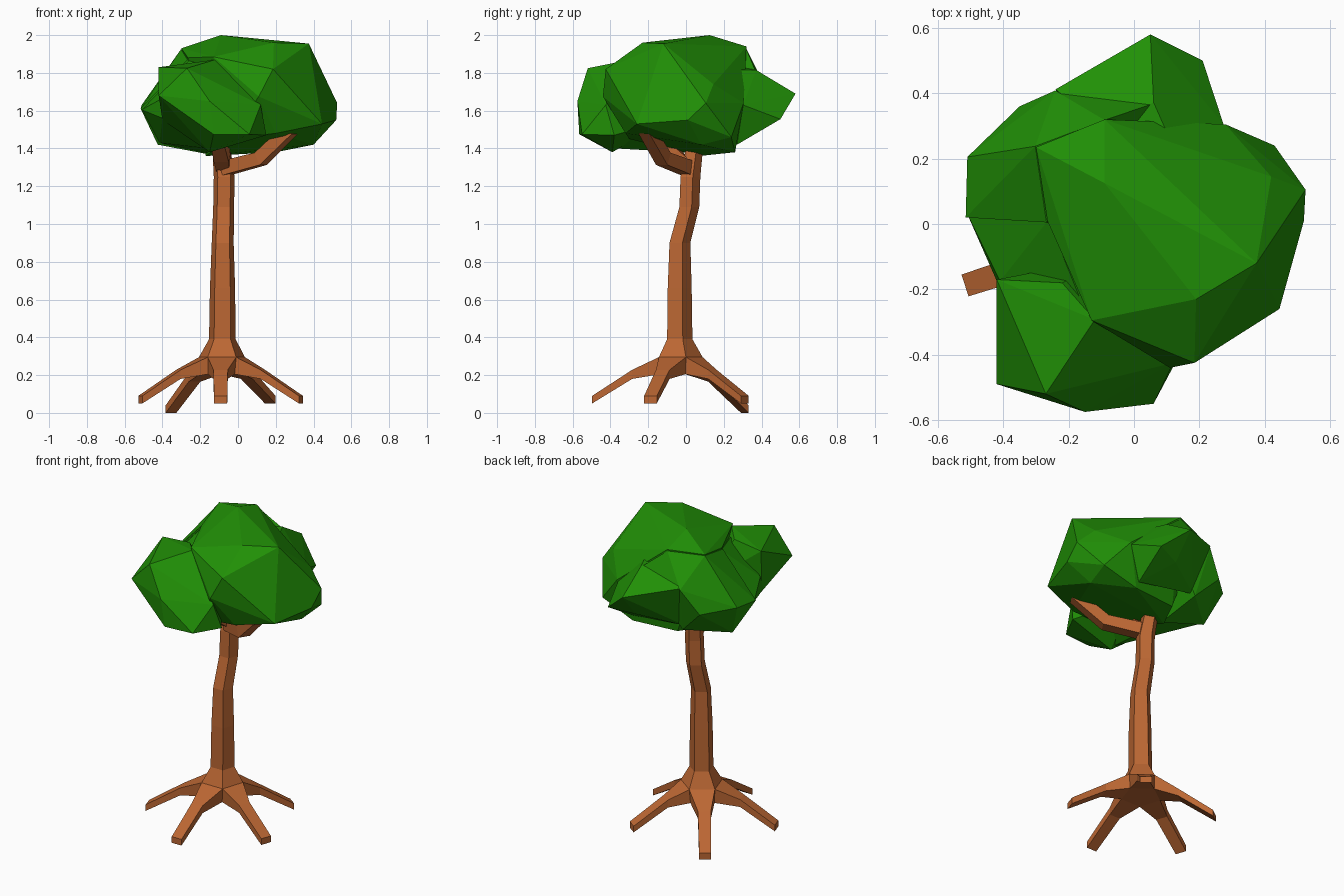
import bpy, bmesh
from math import sin, cos, radians
from mathutils import Vector


def material(name, color):
    m = bpy.data.materials.new(name)
    m.diffuse_color = (*color, 1)
    return m


bark = material("bark", (0.5, 0.135, 0.033))
leaf = material("leaf", (0.015, 0.28, 0.002))


def finish(name, bm, mat):
    bmesh.ops.remove_doubles(bm, verts=bm.verts[:], dist=0.0005)
    bmesh.ops.recalc_face_normals(bm, faces=bm.faces[:])
    me = bpy.data.meshes.new(name)
    bm.to_mesh(me)
    bm.free()
    me.materials.append(mat)
    ob = bpy.data.objects.new(name, me)
    bpy.context.collection.objects.link(ob)
    return ob


def loft(bm, rings, cap_start=False, cap_end=True):
    vs = [[bm.verts.new(p) for p in r] for r in rings]
    n = len(vs[0])
    for a, b in zip(vs, vs[1:]):
        for i in range(n):
            j = (i + 1) % n
            bm.faces.new((a[i], a[j], b[j], b[i]))
    if cap_start:
        bm.faces.new(vs[0][::-1])
    if cap_end:
        bm.faces.new(vs[-1])


def pentagon(x, y, z, r):
    return [Vector((x + r * cos(radians(a)), y + r * sin(radians(a)), z))
            for a in range(-126, 234, 72)]


# Trunk with five roots growing out of its flared base
CX, CY = -0.092, -0.05
low = pentagon(-0.088, -0.04, 0.205, 0.12)
flare = pentagon(-0.085, -0.04, 0.295, 0.128)
bm = bmesh.new()
loft(bm, [flare,
          pentagon(-0.083, -0.04, 0.39, 0.074),
          pentagon(-0.082, -0.04, 0.66, 0.07),
          pentagon(-0.081, -0.038, 0.90, 0.061),
          pentagon(-0.076, 0.012, 1.09, 0.058),
          pentagon(-0.073, 0.018, 1.25, 0.058),
          pentagon(-0.088, 0.04, 1.40, 0.05),
          pentagon(-0.09, 0.05, 1.45, 0.046)])
bm.faces.new([bm.verts.new(p) for p in reversed(low)])


def root_section(angle, dist, z0, z1, w):
    out = Vector((cos(angle), sin(angle), 0))
    side = Vector((-out.y, out.x, 0)) * w
    c = Vector((CX, CY, 0)) + out * dist
    up = Vector((0, 0, 1))
    return [c - side + up * z0, c + side + up * z0,
            c + side + up * z1, c - side + up * z1]


for i in range(5):
    j = (i + 1) % 5
    a = radians(-90 + 72 * i)
    drop = 0.05 if i == 3 else 0
    loft(bm, [[low[i], low[j], flare[j], flare[i]],
              root_section(a, 0.235, 0.18 - drop * 0.3, 0.228 - drop * 0.3, 0.038),
              root_section(a, 0.447, 0.05 - drop, 0.09 - drop, 0.035)])
finish("trunk_and_roots", bm, bark)


# Branches: square tubes along a path of (point, half width)
def branch(name, path):
    bm = bmesh.new()
    pts = [Vector(p) for p, _ in path]
    rings = []
    for k, (p, w) in enumerate(path):
        d = (pts[min(k + 1, len(pts) - 1)] - pts[max(k - 1, 0)]).normalized()
        s = d.cross(Vector((0, 0, 1))).normalized() * w
        u = s.cross(d).normalized() * w
        rings.append([pts[k] - s - u, pts[k] + s - u, pts[k] + s + u, pts[k] - s + u])
    loft(bm, rings, cap_start=True)
    finish(name, bm, bark)


branch("right_branch", [((-0.07, 0.01, 1.295), 0.038), ((0.12, -0.12, 1.345), 0.036),
                        ((0.28, -0.21, 1.5), 0.033)])
branch("front_branch", [((-0.075, 0.02, 1.295), 0.035), ((-0.085, -0.06, 1.36), 0.04),
                        ((-0.11, -0.2, 1.47), 0.035)])


# Foliage: faceted lobes (convex hulls) merged into one crown
def lobe(name, points):
    bm = bmesh.new()
    for p in points:
        bm.verts.new(p)
    bmesh.ops.convex_hull(bm, input=bm.verts[:])
    loose = [v for v in bm.verts if not v.link_faces]
    bmesh.ops.delete(bm, geom=loose, context='VERTS')
    return finish(name, bm, leaf)


crown = lobe("foliage", [
    (-0.09, 0.125, 2.0), (0.07, -0.07, 1.97), (0.375, -0.12, 1.955),
    (0.19, -0.23, 1.96), (0.185, -0.425, 1.82), (0.11, -0.44, 1.675), (0.445, -0.26, 1.53),
    (0.52, 0.01, 1.55), (0.525, 0.105, 1.64), (0.42, 0.145, 1.74), (0.43, 0.24, 1.46),
    (0.28, 0.305, 1.64), (-0.09, 0.32, 1.94), (-0.30, 0.235, 1.93), (-0.13, -0.295, 1.885),
    (-0.265, 0.01, 1.88), (0.2, -0.32, 1.48), (0.4, 0.08, 1.42), (0.2, 0.26, 1.38),
    (-0.17, 0.07, 1.36), (-0.1, 0.23, 1.38), (-0.05, -0.3, 1.45)])
back = lobe("foliage_back", [
    (0.05, 0.58, 1.69), (0.21, 0.50, 1.555), (0.06, 0.372, 1.815), (-0.24, 0.412, 1.76),
    (0.275, 0.302, 1.63), (0.05, 0.44, 1.53), (0.01, 0.1, 1.62), (0.19, 0.27, 1.42),
    (-0.09, 0.29, 1.84), (0.18, 0.1, 1.82), (-0.2, 0.3, 1.47)])
left = lobe("foliage_left", [
    (-0.515, 0.02, 1.61), (-0.51, 0.205, 1.63), (-0.35, 0.36, 1.6), (-0.242, 0.408, 1.75),
    (-0.302, 0.238, 1.925), (-0.425, 0.13, 1.42), (-0.2, 0.32, 1.45), (-0.16, 0.06, 1.37),
    (0.02, 0.02, 1.63), (-0.268, 0.005, 1.87), (0.058, 0.368, 1.81), (-0.09, 0.318, 1.93)])
# Valley between the left and front lobes
side = lobe("foliage_side", [
    (-0.262, 0.012, 1.865), (-0.41, -0.175, 1.66), (-0.51, 0.03, 1.605), (-0.14, -0.29, 1.83),
    (-0.23, -0.185, 1.76), (-0.40, -0.22, 1.56), (-0.165, 0.065, 1.375), (-0.415, 0.12, 1.43),
    (-0.16, -0.37, 1.40), (0.01, 0.01, 1.6), (0.0, -0.25, 1.5)])
front = lobe("foliage_front", [
    (-0.27, -0.52, 1.825), (-0.42, -0.17, 1.83), (-0.22, -0.18, 1.85), (-0.12, -0.293, 1.87),
    (-0.42, -0.49, 1.68), (-0.15, -0.575, 1.65), (0.06, -0.55, 1.475), (-0.13, -0.565, 1.475),
    (-0.15, -0.39, 1.38), (0.12, -0.425, 1.63), (0.15, -0.38, 1.47), (-0.4, -0.2, 1.55),
    (-0.06, -0.1, 1.55)])

bpy.context.view_layer.objects.active = crown
for other in (back, left, side, front):
    mod = crown.modifiers.new("merge", 'BOOLEAN')
    mod.operation = 'UNION'
    mod.solver = 'EXACT'
    mod.object = other
    bpy.ops.object.modifier_apply(modifier=mod.name)
    bpy.data.objects.remove(other)
